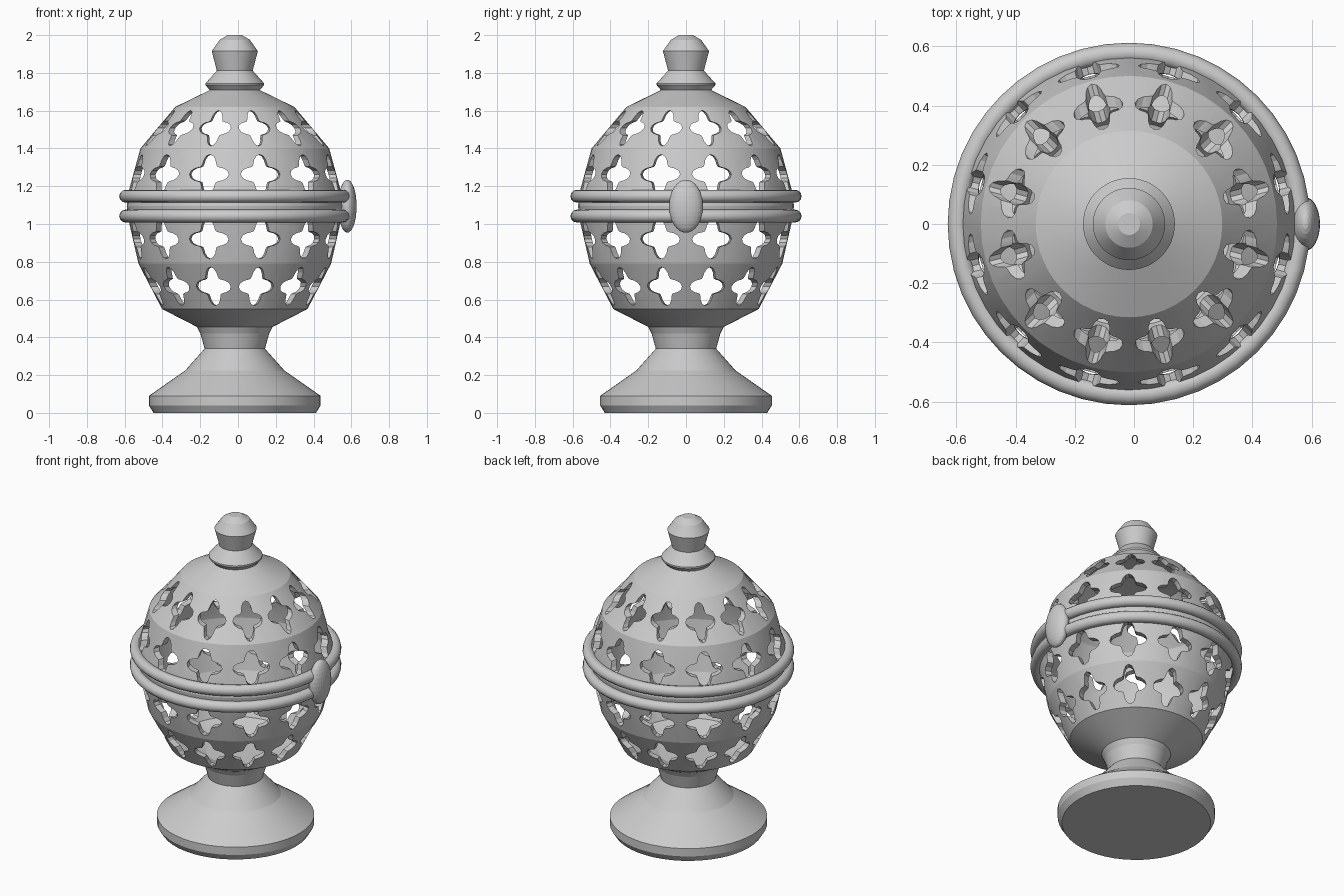
import bpy, bmesh, math
from mathutils import Matrix, Vector

cube = bpy.data.objects.get("Cube")
if cube:
    bpy.data.objects.remove(cube, do_unlink=True)

CX = -0.017      # the clasp pushes the round body slightly off centre
SEGMENTS = 48

grey = bpy.data.materials.new("light_grey")
grey.use_nodes = True
colour = (0.6, 0.6, 0.6, 1)
grey.diffuse_color = colour
grey.node_tree.nodes["Principled BSDF"].inputs["Base Color"].default_value = colour


def make_object(name, bm):
    mesh = bpy.data.meshes.new(name)
    bm.to_mesh(mesh)
    bm.free()
    obj = bpy.data.objects.new(name, mesh)
    bpy.context.collection.objects.link(obj)
    mesh.materials.append(grey)
    return obj


def shade(obj, degrees):
    bpy.ops.object.select_all(action='DESELECT')
    obj.select_set(True)
    bpy.context.view_layer.objects.active = obj
    bpy.ops.object.shade_smooth_by_angle(angle=math.radians(degrees))


def lathe(bm, profile):
    """Revolve (radius, height) points; a zero radius becomes a pole."""
    rows = []
    for r, z in profile:
        if r == 0:
            rows.append([bm.verts.new((CX, 0, z))] * SEGMENTS)
        else:
            rows.append([bm.verts.new((CX + r * math.cos(a), r * math.sin(a), z))
                         for a in (math.tau * i / SEGMENTS for i in range(SEGMENTS))])
    for low, high in zip(rows, rows[1:]):
        for i in range(SEGMENTS):
            j = (i + 1) % SEGMENTS
            bm.faces.new(list(dict.fromkeys((low[i], low[j], high[j], high[i]))))


# Pedestal
bm = bmesh.new()
lathe(bm, [(0, 0), (0.43, 0), (0.455, 0.04), (0.455, 0.09), (0.262, 0.225),
           (0.16, 0.34), (0.182, 0.42), (0.205, 0.465), (0, 0.465)])
shade(make_object("pedestal", bm), 10)

# Finial with collar and knob
bm = bmesh.new()
lathe(bm, [(0, 1.7), (0.125, 1.7), (0.155, 1.735), (0.155, 1.745), (0.095, 1.812),
           (0.122, 1.915), (0.08, 1.975), (0.037, 2.0), (0, 2.0)])
shade(make_object("finial", bm), 10)

# Hollow egg: outer wall upward, then inner wall downward
wall = [(0.385, 0.55), (0.51, 0.79), (0.56, 1.01), (0.572, 1.095),
        (0.56, 1.18), (0.5, 1.4), (0.315, 1.62)]
inner = [(r - 0.04, z) for r, z in reversed(wall)]
bm = bmesh.new()
lathe(bm, [(0, 0.455), (0.2, 0.455)] + wall + [(0.12, 1.715), (0, 1.715)])
lathe(bm, [(0, 1.685)] + inner + [(0.17, 0.49), (0, 0.49)])
egg = make_object("openwork_egg", bm)

# Four-lobed cutters: (height, half width, half height) for each row
rows = [(1.507, 0.086, 0.094), (1.263, 0.108, 0.105),
        (0.92, 0.108, 0.105), (0.67, 0.095, 0.102)]
POINTS, HOLES = 32, 12
bm = bmesh.new()
for height, half_w, half_h in rows:
    for k in range(HOLES):
        turn = Matrix.Rotation(math.tau * (k + 0.5) / HOLES, 3, 'Z')
        ends = []
        for depth in (0.26, 0.75):
            ring = []
            for i in range(POINTS):
                a = math.tau * i / POINTS
                s = 0.78 + 0.22 * math.cos(4 * a)
                p = turn @ Vector((depth, half_w * s * math.cos(a),
                                   height + half_h * s * math.sin(a)))
                ring.append(bm.verts.new(p + Vector((CX, 0, 0))))
            ends.append(ring)
        near, far = ends
        bm.faces.new(near[::-1])
        bm.faces.new(far)
        for i in range(POINTS):
            j = (i + 1) % POINTS
            bm.faces.new((near[i], near[j], far[j], far[i]))
cutter = make_object("hole_cutters", bm)
cutter.hide_render = True

cut = egg.modifiers.new("holes", 'BOOLEAN')
cut.operation = 'DIFFERENCE'
cut.solver = 'EXACT'
cut.use_self = True
cut.object = cutter
bpy.context.view_layer.objects.active = egg
bpy.ops.object.modifier_apply(modifier=cut.name)
bpy.data.objects.remove(cutter, do_unlink=True)
shade(egg, 10)

# Twin bands around the middle
for name, z in (("upper_band", 1.147), ("lower_band", 1.042)):
    bpy.ops.mesh.primitive_torus_add(location=(CX, 0, z), major_radius=0.578,
                                     minor_radius=0.034, major_segments=SEGMENTS,
                                     minor_segments=12)
    band = bpy.context.object
    band.name = name
    band.data.materials.append(grey)
    shade(band, 35)

# Oval clasp on the left side
bpy.ops.mesh.primitive_uv_sphere_add(segments=32, ring_count=16, radius=1,
                                     location=(0.579, 0, 1.094))
clasp = bpy.context.object
clasp.name = "clasp"
clasp.scale = (0.049, 0.09, 0.14)
clasp.data.materials.append(grey)
